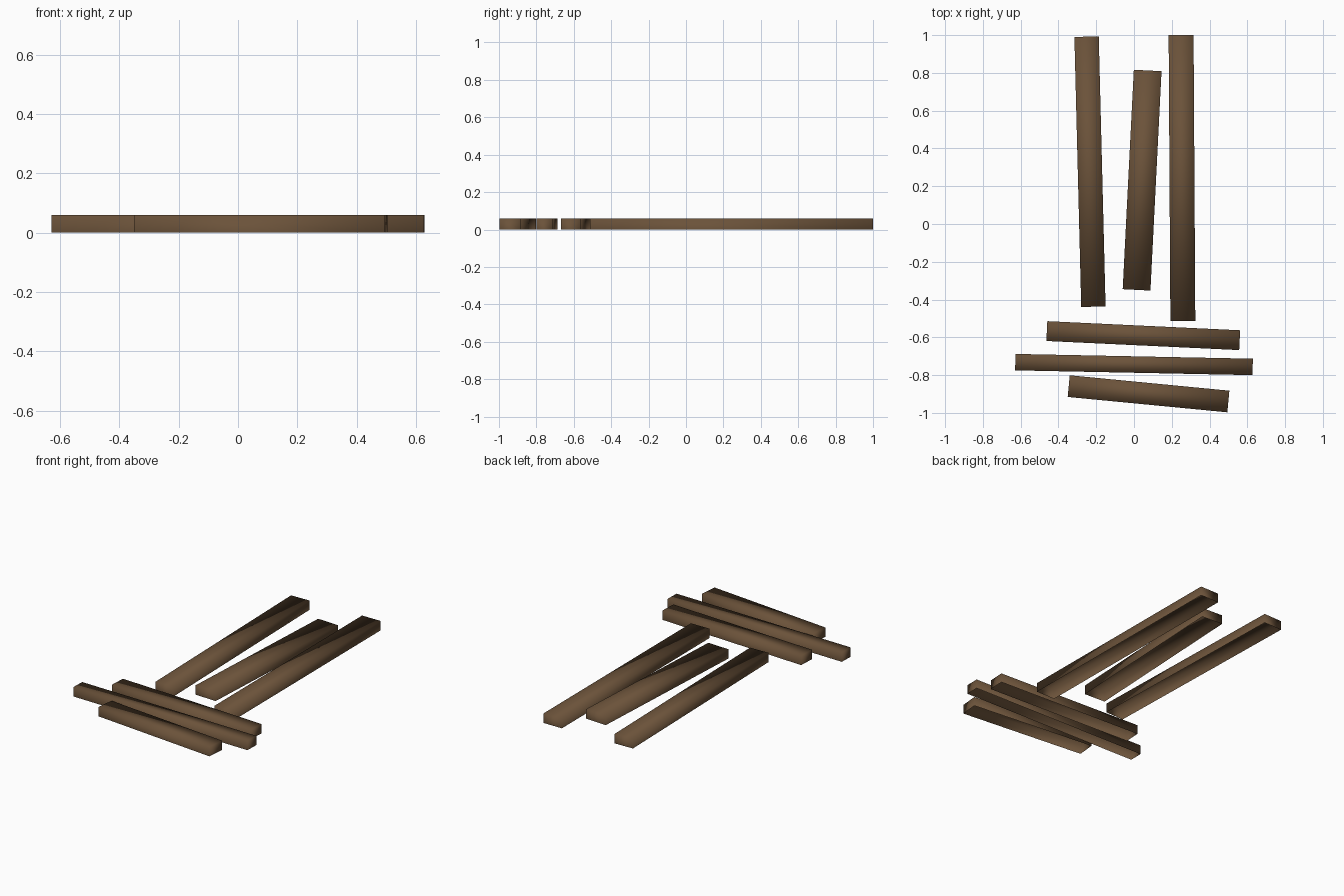
import bpy, bmesh, math
from mathutils import Matrix, Vector

if "Cube" in bpy.data.objects:
    bpy.data.objects.remove(bpy.data.objects["Cube"])

THICK = 0.06

wood = bpy.data.materials.new("dark brown wood")
wood.diffuse_color = (0.147, 0.085, 0.042, 1)
wood.use_nodes = True
wood.node_tree.nodes["Principled BSDF"].inputs["Base Color"].default_value = wood.diffuse_color


def plank(name, cx, cy, length, width, angle):
    """Flat plank open underneath; angle in degrees from the x axis."""
    bm = bmesh.new()
    bmesh.ops.create_cube(bm, size=1)
    bmesh.ops.delete(bm, geom=[f for f in bm.faces if f.normal.z < -0.5],
                     context='FACES_ONLY')
    bmesh.ops.scale(bm, vec=Vector((length, width, THICK)), verts=bm.verts)
    m = Matrix.Translation((cx, cy, THICK / 2)) @ Matrix.Rotation(math.radians(angle), 4, 'Z')
    bmesh.ops.transform(bm, matrix=m, verts=bm.verts)
    for f in bm.faces:
        f.smooth = True  # soft shading across the whole board
    me = bpy.data.meshes.new(name)
    bm.to_mesh(me)
    bm.free()
    me.materials.append(wood)
    bpy.context.collection.objects.link(bpy.data.objects.new(name, me))


# long boards running front to back
plank("long_plank_left", -0.233, 0.277, 1.430, 0.129, 91.45)
plank("long_plank_middle", 0.043, 0.232, 1.163, 0.147, 87.1)
plank("long_plank_right", 0.254, 0.243, 1.514, 0.132, 90.35)

# short boards lying across the front
plank("cross_plank_back", 0.049, -0.591, 1.022, 0.105, -2.7)
plank("cross_plank_middle", 0.0, -0.744, 1.257, 0.087, -1.15)
plank("cross_plank_front", 0.077, -0.899, 0.849, 0.115, -5.5)
